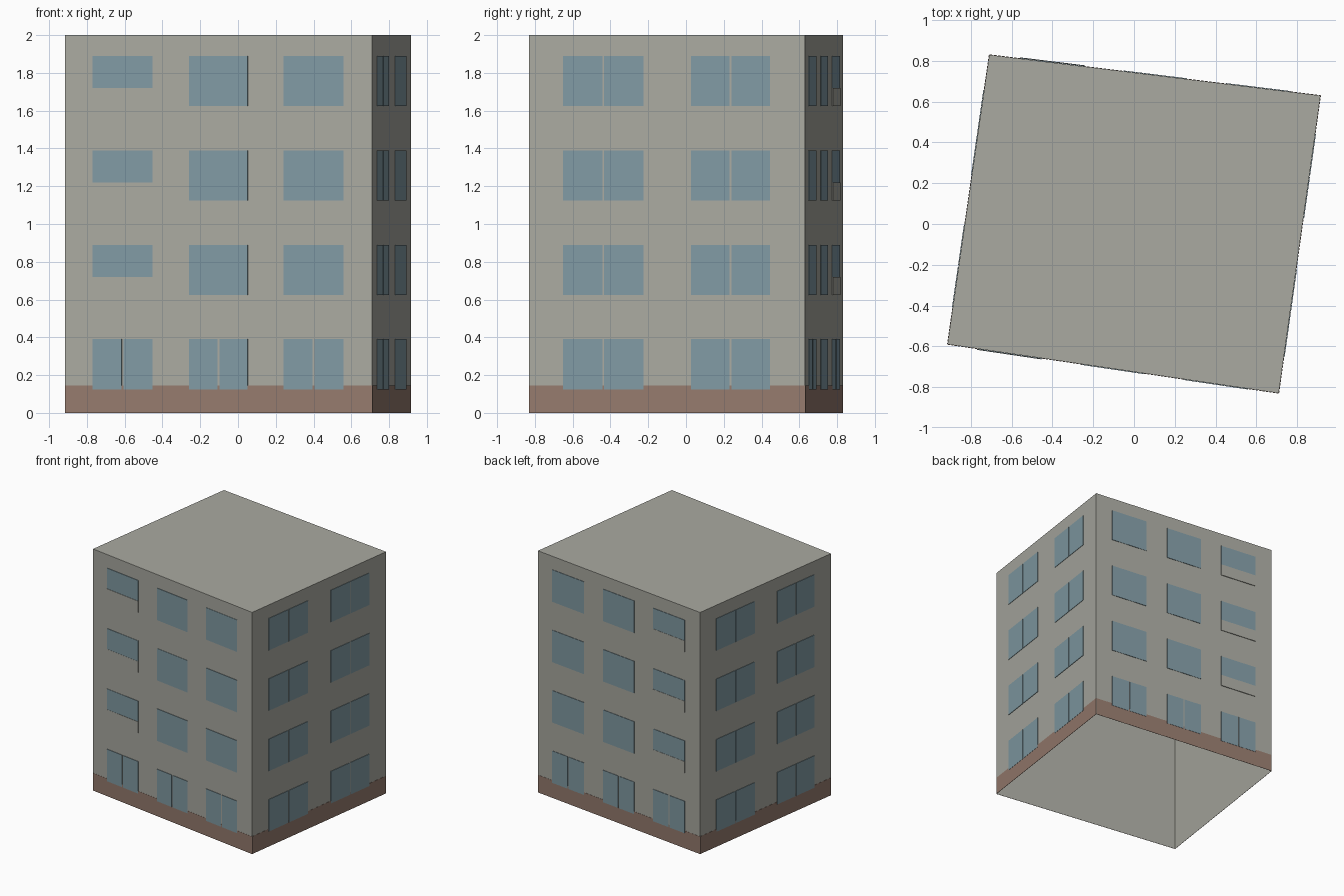
import bpy, bmesh
from mathutils import Vector

cube = bpy.data.objects.get("Cube")
if cube:
    bpy.data.objects.remove(cube, do_unlink=True)


def material(name, color):
    mat = bpy.data.materials.new(name)
    mat.use_nodes = True
    mat.diffuse_color = (*color, 1)
    bsdf = mat.node_tree.nodes["Principled BSDF"]
    bsdf.inputs["Base Color"].default_value = (*color, 1)
    bsdf.inputs["Roughness"].default_value = 0.9
    return mat


plaster = material("grey plaster", (0.40, 0.40, 0.355))
glass = material("blue glass", (0.22, 0.325, 0.37))
brick = material("brown base", (0.30, 0.195, 0.153))

# Ground plan, anticlockwise from the front left of the facade
HEIGHT = 2.0
PLAN = [Vector(p) for p in ((-0.915, -0.59, 0), (0.71, -0.83, 0),
                            (0.915, 0.63, 0), (-0.71, 0.83, 0))]
UP = Vector((0, 0, 1))


def make_object(name, bm, mat):
    mesh = bpy.data.meshes.new(name)
    bm.normal_update()
    bm.to_mesh(mesh)
    bm.free()
    mesh.materials.append(mat)
    obj = bpy.data.objects.new(name, mesh)
    bpy.context.scene.collection.objects.link(obj)


def add_plate(bm, side, u0, u1, z0, z1, depth):
    """Thin box on one wall: u is the fraction along the wall."""
    a, b = PLAN[side], PLAN[(side + 1) % 4]
    out = (b - a).cross(UP).normalized()
    rings = []
    for d in (0.0005, depth):
        rings.append([bm.verts.new(a.lerp(b, u) + UP * z + out * d)
                      for u, z in ((u0, z0), (u1, z0), (u1, z1), (u0, z1))])
    back, front = rings
    bm.faces.new(front)
    bm.faces.new(back[::-1])
    for i in range(4):
        j = (i + 1) % 4
        bm.faces.new((back[i], back[j], front[j], front[i]))


# Walls and flat roof, open underneath
bm = bmesh.new()
low = [bm.verts.new(p) for p in PLAN]
top = [bm.verts.new(p + UP * HEIGHT) for p in PLAN]
for i in range(4):
    j = (i + 1) % 4
    bm.faces.new((low[i], low[j], top[j], top[i]))
bm.faces.new(top)
make_object("walls_and_roof", bm, plaster)

# Painted base band
bm = bmesh.new()
for side in range(4):
    add_plate(bm, side, 0, 1, 0, 0.145, 0.002)
make_object("base_band", bm, brick)

# Windows: three columns on the front and back, two on the sides
WIDE = [(0.09, 0.285), (0.404, 0.595), (0.712, 0.907)]
NARROW = [(0.123, 0.415), (0.587, 0.873)]
STAIR_COLUMN = {0: 0, 2: 2}
GAP = 0.003
panes, panels = bmesh.new(), bmesh.new()
for side in range(4):
    columns = NARROW if side % 2 else WIDE
    for floor in range(4):
        z0, z1 = 0.125 + floor * 0.5, 0.39 + floor * 0.5
        for col, (u0, u1) in enumerate(columns):
            if side % 2 or floor == 0:
                mid = (u0 + u1) / 2
                add_plate(panes, side, u0, mid - GAP, z0, z1, 0.004)
                add_plate(panes, side, mid + GAP, u1, z0, z1, 0.004)
            elif STAIR_COLUMN[side] == col:
                # Short stair window above a raised plaster panel
                add_plate(panes, side, u0, u1, z0 + 0.095, z1, 0.004)
                add_plate(panels, side, u0, u1, z0, z0 + 0.095, 0.006)
            else:
                add_plate(panes, side, u0, u1, z0, z1, 0.004)
make_object("window_panes", panes, glass)
make_object("stair_window_panels", panels, plaster)
